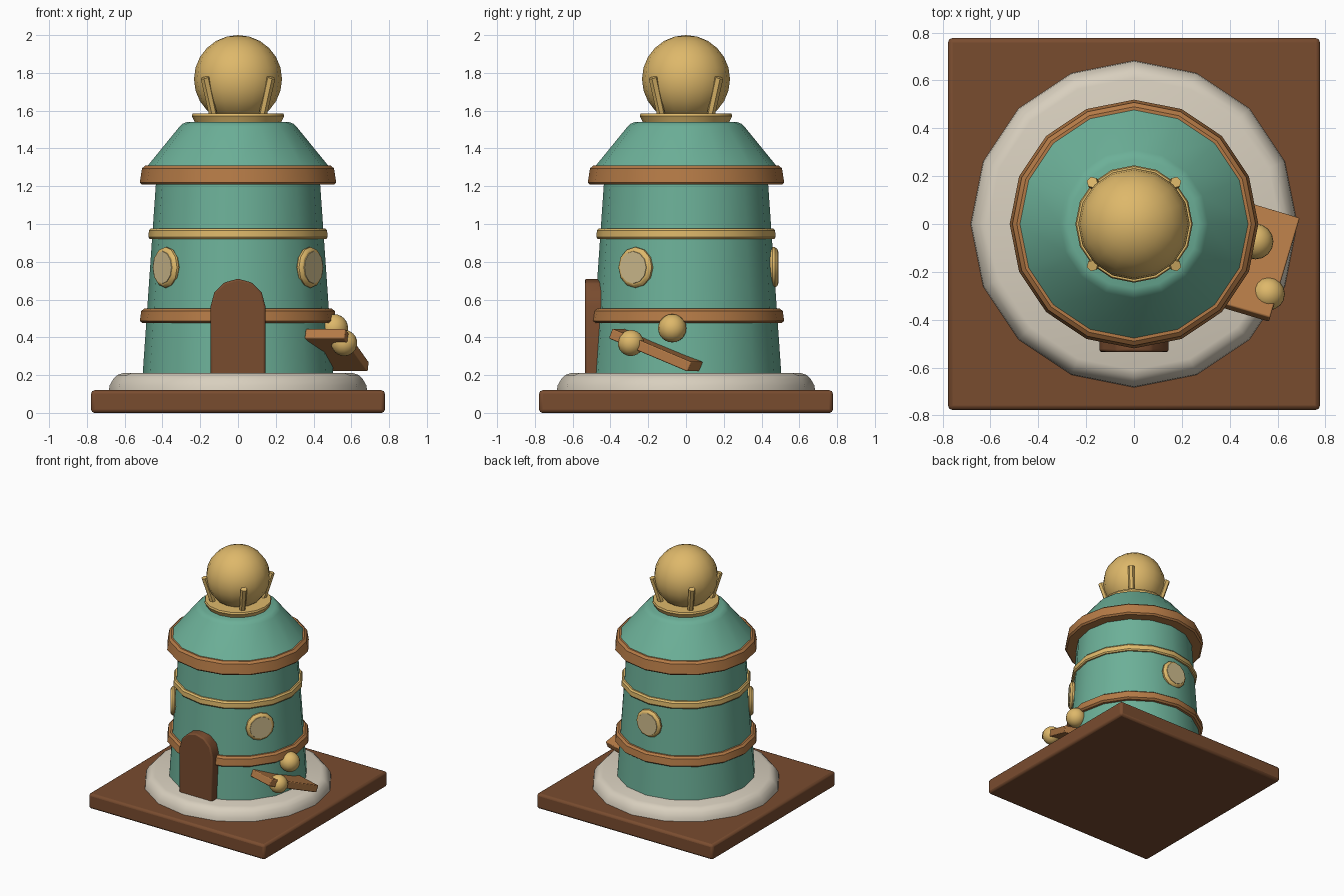
import bpy
import bmesh
from math import pi, sin, cos, radians
from mathutils import Matrix, Vector

cube = bpy.data.objects.get("Cube")
if cube:
    bpy.data.objects.remove(cube, do_unlink=True)

SIDES = 16
parts = []


def material(name, rgb):
    linear = [((c / 255 + 0.055) / 1.055) ** 2.4 for c in rgb] + [1]
    mat = bpy.data.materials.new(name)
    mat.use_nodes = True
    mat.diffuse_color = linear
    mat.node_tree.nodes["Principled BSDF"].inputs["Base Color"].default_value = linear
    return mat


gold = material("gold", (222, 184, 106))
teal = material("teal", (108, 176, 152))
copper = material("copper", (180, 122, 70))
brown = material("dark_brown", (121, 76, 47))
stone = material("pale_stone", (216, 207, 190))
glass = material("dull_glass", (208, 189, 142))


def finish(name, bm, mat, matrix=Matrix(), bevel=0):
    bmesh.ops.recalc_face_normals(bm, faces=bm.faces)
    mesh = bpy.data.meshes.new(name)
    bm.to_mesh(mesh)
    bm.free()
    mesh.materials.append(mat)
    obj = bpy.data.objects.new(name, mesh)
    bpy.context.collection.objects.link(obj)
    obj.matrix_world = matrix
    if bevel:
        mod = obj.modifiers.new("soft_edges", "BEVEL")
        mod.width, mod.segments = bevel, 2
    parts.append(obj)
    return obj


def lathe(name, profile, mat, matrix=Matrix(), sides=SIDES):
    """Turn (radius, height) points about z and cap both ends."""
    bm = bmesh.new()
    rings = [[bm.verts.new((r * cos(2 * pi * i / sides), r * sin(2 * pi * i / sides), z))
              for i in range(sides)] for r, z in profile]
    for low, high in zip(rings, rings[1:]):
        for i in range(sides):
            j = (i + 1) % sides
            bm.faces.new((low[i], low[j], high[j], high[i]))
    bm.faces.new(rings[0])
    bm.faces.new(rings[-1])
    return finish(name, bm, mat, matrix)


def box(name, size, mat, matrix, bevel):
    bm = bmesh.new()
    bmesh.ops.create_cube(bm, size=1)
    bmesh.ops.scale(bm, vec=size, verts=bm.verts)
    return finish(name, bm, mat, matrix, bevel)


def ball(name, centre, radius, mat):
    bm = bmesh.new()
    bmesh.ops.create_uvsphere(bm, u_segments=16, v_segments=12, radius=radius)
    return finish(name, bm, mat, Matrix.Translation(centre))


# Square base and round plinth
box("base", (1.555, 1.555, 0.12), brown, Matrix.Translation((0, 0, 0.06)), 0.018)
lathe("plinth", [(0.685, 0.1), (0.68, 0.145), (0.66, 0.18), (0.64, 0.2), (0.61, 0.21)], stone)

# Tapering tower and sloped roof
lathe("tower", [(0.505, 0.2), (0.433, 1.24)], teal)
lathe("roof", [(0.485, 1.3), (0.31, 1.515), (0.295, 1.53), (0.27, 1.54)], teal)

# Bands around the tower
lathe("lower_band", [(0.44, 0.475), (0.505, 0.475), (0.52, 0.487), (0.512, 0.54),
                     (0.495, 0.553), (0.44, 0.553)], copper)
lathe("middle_band", [(0.42, 0.92), (0.467, 0.92), (0.474, 0.93), (0.472, 0.965),
                      (0.462, 0.977), (0.42, 0.977)], gold)
lathe("upper_band", [(0.4, 1.208), (0.508, 1.208), (0.52, 1.22), (0.508, 1.295),
                     (0.49, 1.31), (0.4, 1.31)], copper)

# Crowning orb with its collar and four leaning prongs
lathe("orb_collar", [(0.225, 1.53), (0.232, 1.547), (0.245, 1.572), (0.24, 1.585)], gold)
ball("orb", (0, 0, 1.767), 0.233, gold)
for k in range(4):
    a = radians(45 + 90 * k)
    out = Vector((cos(a), sin(a), 0))
    foot = out * 0.185 + Vector((0, 0, 1.575))
    axis = out * 0.062 + Vector((0, 0, 0.2))
    place = Matrix.Translation(foot) @ axis.to_track_quat("Z", "Y").to_matrix().to_4x4()
    lathe(f"prong_{k + 1}", [(0.022, 0), (0.024, axis.length)], gold, place, 6)

# Round windows
for label, degrees in (("right", -35), ("left", 215), ("back", 90)):
    a = radians(degrees)
    out = Vector((cos(a), sin(a), 0))
    place = (Matrix.Translation(out * 0.45 + Vector((0, 0, 0.77)))
             @ out.to_track_quat("Z", "Y").to_matrix().to_4x4())
    lathe(f"window_frame_{label}", [(0.098, -0.005), (0.108, 0.008), (0.108, 0.02),
                                    (0.098, 0.033), (0.09, 0.037)], gold, place, 12)
    lathe(f"window_pane_{label}", [(0.087, 0.034), (0.085, 0.04)], glass, place, 12)

# Arched door
bm = bmesh.new()
half, spring, steps = 0.145, 0.565, 6
outline = [(-half, 0.2), (half, 0.2)]
outline += [(half * cos(pi * i / steps), spring + half * sin(pi * i / steps))
            for i in range(steps + 1)]
face = bm.faces.new([bm.verts.new((x, -0.535, z)) for x, z in outline])
back = bmesh.ops.extrude_face_region(bm, geom=[face])
bmesh.ops.translate(bm, vec=(0, 0.13, 0),
                    verts=[v for v in back["geom"] if isinstance(v, bmesh.types.BMVert)])
finish("door", bm, brown, bevel=0.01)

# Leaning plank with two balls beside the tower
tilt = Matrix.Rotation(radians(-16.6), 4, "Z") @ Matrix.Rotation(radians(-22), 4, "X")
box("plank", (0.22, 0.47, 0.055), copper, Matrix.Translation((0.523, -0.16, 0.332)) @ tilt, 0.006)
ball("upper_ball", (0.508, -0.073, 0.448), 0.075, gold)
ball("lower_ball", (0.562, -0.292, 0.37), 0.069, gold)

# Smooth the round surfaces, keep the edges sharp
bpy.ops.object.select_all(action="DESELECT")
for obj in parts:
    obj.select_set(True)
bpy.context.view_layer.objects.active = parts[0]
bpy.ops.object.shade_smooth_by_angle(angle=radians(35))
